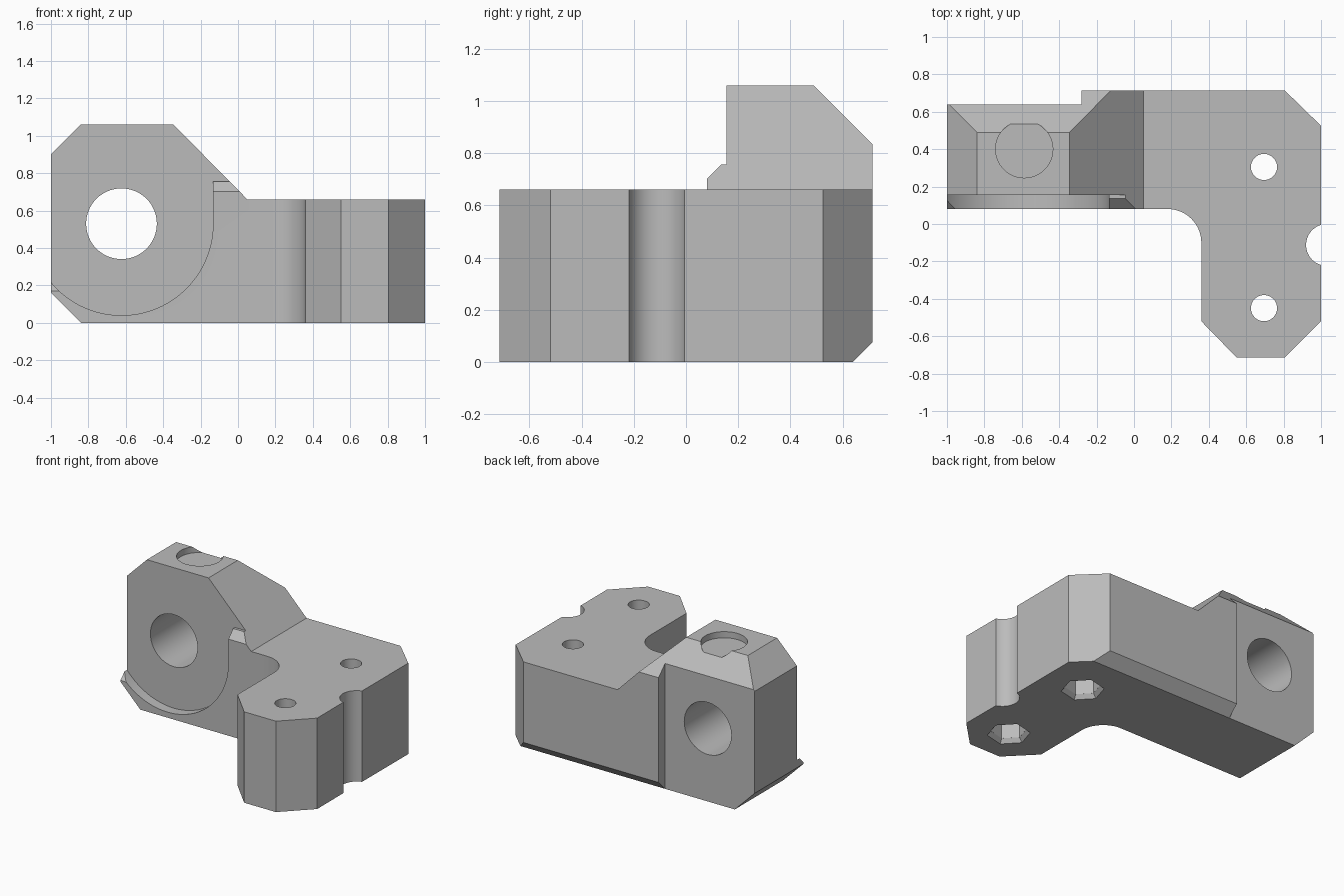
import bpy, bmesh, math
from mathutils import Matrix, Vector

cube = bpy.data.objects.get("Cube")
if cube:
    bpy.data.objects.remove(cube, do_unlink=True)

grey = bpy.data.materials.new("plain grey")
grey.use_nodes = True
GREY = (0.5, 0.5, 0.5, 1)
grey.diffuse_color = GREY
grey.node_tree.nodes["Principled BSDF"].inputs["Base Color"].default_value = GREY

# maps from (u, v, depth) to the world for each drawing plane
PLANES = {
    "xy": lambda u, v, d: (u, v, d),
    "xz": lambda u, v, d: (u, d, v),
    "yz": lambda u, v, d: (d, u, v),
}


def prism(name, plane, points, start, end, end_points=None):
    """Extrude a closed profile; end_points allows a tapered far end."""
    place = PLANES[plane]
    bm = bmesh.new()
    a = [bm.verts.new(place(u, v, start)) for u, v in points]
    b = [bm.verts.new(place(u, v, end)) for u, v in (end_points or points)]
    bm.faces.new(a)
    bm.faces.new(b)
    n = len(a)
    for i in range(n):
        j = (i + 1) % n
        bm.faces.new((a[i], a[j], b[j], b[i]))
    bmesh.ops.recalc_face_normals(bm, faces=bm.faces)
    mesh = bpy.data.meshes.new(name)
    bm.to_mesh(mesh)
    bm.free()
    mesh.materials.append(grey)
    obj = bpy.data.objects.new(name, mesh)
    bpy.context.collection.objects.link(obj)
    return obj


def arc(cx, cy, r, a0, a1, steps):
    angles = [math.radians(a0 + (a1 - a0) * i / steps) for i in range(steps + 1)]
    return [(cx + r * math.cos(t), cy + r * math.sin(t)) for t in angles]


def circle(cx, cy, r, sides=64, turn=0):
    return arc(cx, cy, r, turn, turn + 360, sides)[:-1]


def combine(target, tool, operation="DIFFERENCE"):
    tool.hide_render = True
    mod = target.modifiers.new(tool.name, "BOOLEAN")
    mod.operation = operation
    mod.solver = "EXACT"
    mod.object = tool
    bpy.context.view_layer.objects.active = target
    bpy.ops.object.modifier_apply(modifier=mod.name)
    bpy.data.objects.remove(tool, do_unlink=True)


FRONT, BACK, STEP = 0.08, 0.715, 0.64

# plan outline with inner fillet, clipped corners, side notch and back step
notch = math.degrees(math.asin(0.107 / 0.112))
plan = [(-1, FRONT)]
plan += arc(0.18, FRONT - 0.18, 0.18, 90, 0, 16)
plan += [(0.36, -0.52), (0.55, -BACK), (0.805, -BACK), (1, -0.52)]
plan += arc(1.032, -0.112, 0.112, 180 + notch, 180 - notch, 24)
plan += [(1, 0.525), (0.805, BACK), (-0.28, BACK), (-0.28, STEP), (-1, STEP)]
body = prism("bracket_body", "xy", plan, -0.1, 1.2)

# front silhouette: clamp block sloping down to the flat arm
side = [(-0.84, 0), (1.2, 0), (1.2, 0.66), (0.05, 0.66), (-0.345, 1.06),
        (-0.84, 1.06), (-1, 0.9), (-1, 0.16)]
combine(body, prism("front_silhouette", "xz", side, -1, 1), "INTERSECT")

# bevels along the raised back flange
flange = [(-0.9, -0.1), (0.54, -0.1), (0.8, 0.16), (0.8, 0.75), (0.35, 1.2), (-0.9, 1.2)]
combine(body, prism("flange_bevels", "yz", flange, -1.3, 1.3), "INTERSECT")

# rounded recess on the front of the clamp block
RX, RZ, POCKET = -0.623, 0.53, 0.155
recess = arc(RX, RZ, 0.49, 180, 360, 40) + [(RX + 0.49, 1.3), (RX - 0.49, 1.3)]
combine(body, prism("round_recess", "xz", recess, -0.3, POCKET))

# bevelled ends of the recess rim
rim_top = [(0, 0.62), (0.135, 0.757), (POCKET, 0.757), (POCKET, 1.3), (0, 1.3)]
combine(body, prism("rim_top_cut", "yz", rim_top, -0.2, 0.1))
rim_tip = [(0, 0.09), (POCKET, 0.245), (0, 0.6)]
combine(body, prism("rim_tip_cut", "yz", rim_tip, -1.1, -0.9))

# rod bore and shallow round pocket on top
combine(body, prism("rod_bore", "xz", circle(RX, RZ, 0.189), -0.3, 1))
combine(body, prism("top_pocket", "xy", circle(-0.587, 0.4, 0.153), 1.015, 1.2))

# screw holes with flared hexagonal nut seats underneath
for y in (0.305, -0.45):
    def hexagon(r):
        return circle(0.695, y, r, 6, 13)
    combine(body, prism("screw_hole", "xy", circle(0.695, y, 0.07, 32), -0.1, 0.8))
    combine(body, prism("nut_seat", "xy", hexagon(0.118), -0.1, 0.2))
    combine(body, prism("nut_flare", "xy", hexagon(0.158), -0.02, 0.03, hexagon(0.1185)))

# smooth the curved walls, keep the edges sharp
bpy.ops.object.select_all(action="DESELECT")
body.select_set(True)
bpy.context.view_layer.objects.active = body
bpy.ops.object.shade_smooth_by_angle(angle=math.radians(25))
